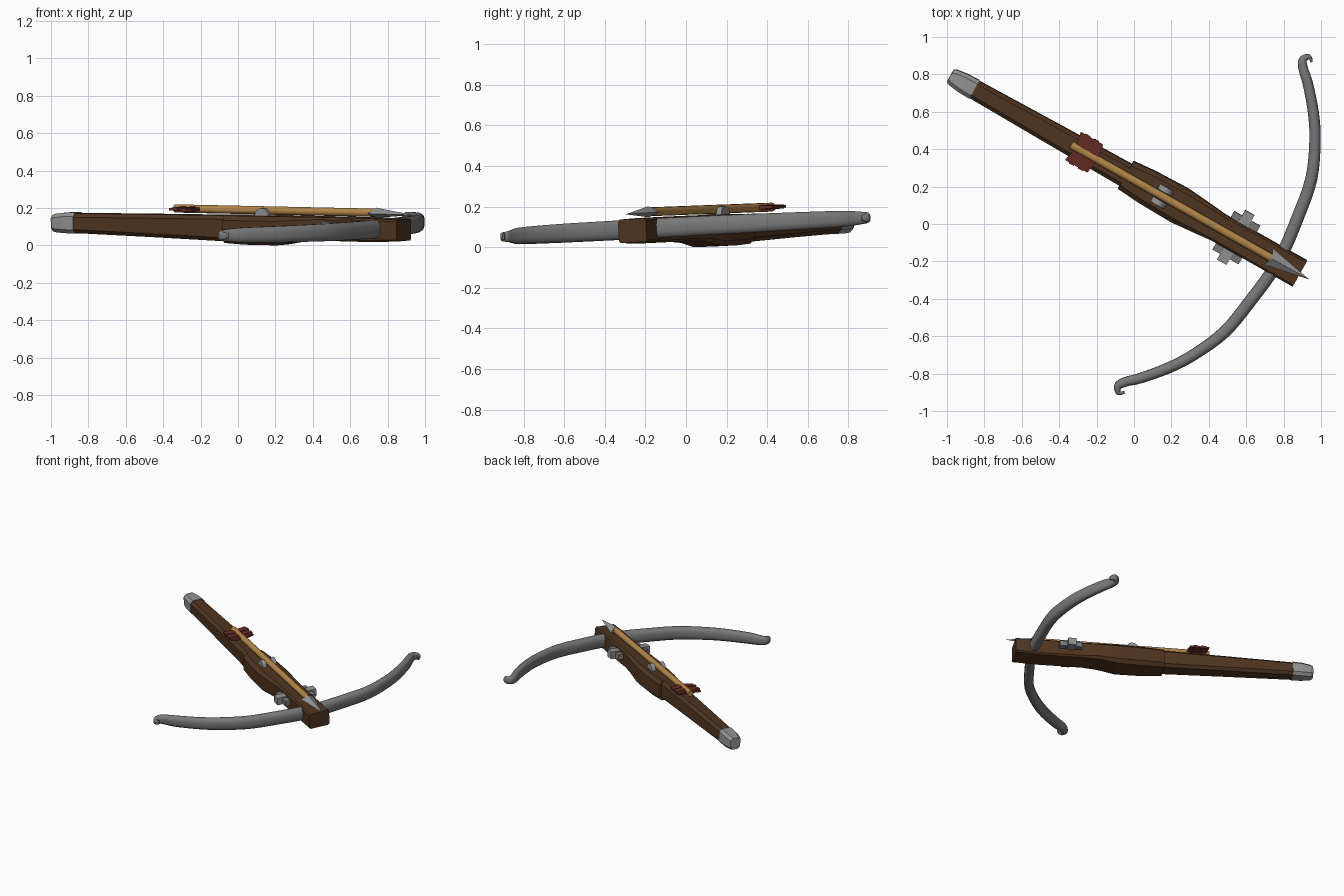
import bpy, bmesh, math
from mathutils import Vector, Matrix

if "Cube" in bpy.data.objects:
    bpy.data.objects.remove(bpy.data.objects["Cube"])

# Local frame: u along the stock to the nose, v sideways, w up; slightly pitched and rolled
U = Vector((0.870, -0.492, -0.0186)).normalized()
V = Vector((0.492, 0.870, 0.046))
V = (V - U * V.dot(U)).normalized()
W = U.cross(V)
FRAME = Matrix.Translation((0.0, 0.243, 0.0)) @ Matrix((U, V, W)).transposed().to_4x4()


def material(name, col):
    m = bpy.data.materials.new(name)
    m.diffuse_color = (*col, 1)
    m.use_nodes = True
    m.node_tree.nodes["Principled BSDF"].inputs["Base Color"].default_value = m.diffuse_color
    return m


WOOD = material("dark_wood", (0.080, 0.036, 0.015))
STEEL = material("light_steel", (0.29, 0.29, 0.295))
BOW = material("bow_steel", (0.19, 0.19, 0.19))
SHAFT = material("pale_wood", (0.45, 0.24, 0.065))
RED = material("red_feather", (0.135, 0.025, 0.018))


def finish(name, bm, mat, smooth=None):
    bmesh.ops.recalc_face_normals(bm, faces=bm.faces[:])
    bm.transform(FRAME)
    me = bpy.data.meshes.new(name)
    bm.to_mesh(me)
    bm.free()
    me.materials.append(mat)
    ob = bpy.data.objects.new(name, me)
    bpy.context.collection.objects.link(ob)
    if smooth:
        bpy.ops.object.select_all(action='DESELECT')
        ob.select_set(True)
        bpy.context.view_layer.objects.active = ob
        bpy.ops.object.shade_smooth_by_angle(angle=math.radians(smooth))
    return ob


def loft(name, rings, mat, smooth=None):
    bm = bmesh.new()
    vs = [[bm.verts.new(p) for p in r] for r in rings]
    n = len(vs[0])
    for a, b in zip(vs, vs[1:]):
        for i in range(n):
            j = (i + 1) % n
            bm.faces.new((a[i], a[j], b[j], b[i]))
    bm.faces.new(vs[0])
    bm.faces.new(vs[-1])
    return finish(name, bm, mat, smooth)


def section(u, hw, lo, hi, c=0.02):
    # chamfered rectangle across the stock
    return [(u, -hw, lo + c), (u, -hw + c, lo), (u, hw - c, lo), (u, hw, lo + c),
            (u, hw, hi - c), (u, hw - c, hi), (u, -hw + c, hi), (u, -hw, hi - c)]


def box(name, u0, u1, v0, v1, w0, w1, mat):
    loft(name, [[(u, v0, w0), (u, v1, w0), (u, v1, w1), (u, v0, w1)] for u in (u0, u1)], mat)


# Stock: slim tail, wide middle, nose block
loft("tail", [section(-1.00, 0.052, 0.053, 0.158),
              section(-0.50, 0.060, 0.040, 0.162),
              section(-0.04, 0.066, 0.026, 0.165)], WOOD)
loft("stock_body", [section(-0.05, 0.084, 0.018, 0.165, 0.025),
                    section(0.08, 0.095, 0.012, 0.166, 0.025),
                    section(0.28, 0.100, 0.012, 0.167, 0.025),
                    section(0.42, 0.088, 0.036, 0.167, 0.018),
                    section(0.52, 0.078, 0.042, 0.167, 0.012),
                    section(0.85, 0.078, 0.040, 0.166, 0.010),
                    section(1.02, 0.079, 0.046, 0.162, 0.010)], WOOD)
loft("butt_cap", [section(-0.98, 0.056, 0.050, 0.162),
                  section(-1.05, 0.054, 0.051, 0.160),
                  section(-1.11, 0.046, 0.055, 0.153),
                  section(-1.128, 0.038, 0.060, 0.147)], STEEL)

# Bow: swept rounded band with hooked, tapering tips; half path mirrored
# (u, v, half thickness, half height)
half = [(0.888, 0, .034, .050), (0.861, .265, .034, .049), (0.823, .473, .033, .048),
        (0.742, .655, .031, .046), (0.660, .783, .030, .044), (0.555, .907, .028, .041),
        (0.498, .960, .026, .036), (0.471, 1.000, .023, .030), (0.484, 1.030, .015, .024),
        (0.502, 1.030, .010, .019), (0.517, 1.015, .006, .014)]
keys = [Vector((a, -b, c, d)) for a, b, c, d in reversed(half[1:])] + [Vector(k) for k in half]
path = []
for i in range(len(keys) - 1):
    p0, p1, p2, p3 = keys[max(i - 1, 0)], keys[i], keys[i + 1], keys[min(i + 2, len(keys) - 1)]
    for s in range(4):
        t = s / 4
        path.append(0.5 * (2 * p1 + (p2 - p0) * t + (2 * p0 - 5 * p1 + 4 * p2 - p3) * t * t
                           + (3 * p1 - p0 - 3 * p2 + p3) * t ** 3))
path.append(keys[-1])
rings = []
for i, p in enumerate(path):
    d = path[min(i + 1, len(path) - 1)] - path[max(i - 1, 0)]
    nrm = Vector((d[1], -d[0])).normalized()
    ring = []
    for k in range(12):
        a = math.tau * (k + 0.5) / 12
        ca, sa = math.cos(a), math.sin(a)
        x = math.copysign(abs(ca) ** 0.75, ca) * p[2]
        z = math.copysign(abs(sa) ** 0.75, sa) * p[3]
        ring.append((p[0] + nrm.x * x, p[1] + nrm.y * x, 0.111 + z))
    rings.append(ring)
loft("bow", rings, BOW, 50)

# Side brackets and split roller nut
for s, side in ((1, "left"), (-1, "right")):
    box(side + "_bracket_plate", 0.55, 0.71, s * 0.07, s * 0.118, 0.098, 0.138, BOW)
    box(side + "_bracket_block", 0.598, 0.655, s * 0.07, s * 0.152, 0.092, 0.146, STEEL)
    loft(side + "_nut", [[(0.175 + 0.042 * math.cos(math.tau * k / 16), v,
                           0.166 + 0.042 * math.sin(math.tau * k / 16)) for k in range(16)]
                         for v in (s * 0.024, s * 0.054)], STEEL, 40)

# Bolt: shaft, head and feathers
BW = 0.194
loft("bolt_shaft", [[(u, 0.022 * math.cos(math.tau * k / 12), BW + 0.022 * math.sin(math.tau * k / 12))
                     for k in range(12)] for u in (-0.385, 0.86)], SHAFT, 40)
bm = bmesh.new()
tip = bm.verts.new((1.08, 0, BW - 0.008))
back = bm.verts.new((0.85, 0, BW))
rim = [bm.verts.new(p) for p in ((0.825, 0.050, BW - 0.003), (0.85, 0, BW + 0.027),
                                 (0.825, -0.050, BW - 0.003), (0.85, 0, BW - 0.027))]
for i in range(4):
    bm.faces.new((rim[i], rim[(i + 1) % 4], tip))
    bm.faces.new((rim[(i + 1) % 4], rim[i], back))
finish("bolt_head", bm, STEEL)

for s, side in ((1, "left"), (-1, "right")):
    # each vane is a row of overlapping barbs, giving a jagged edge
    for k in range(5):
        u = -0.37 + k * 0.027
        hi = 0.006 + 0.003 * (k % 2)
        loft(f"{side}_feather_{k}", [[(u + du, s * v, BW - h), (u + du + 0.029, s * v, BW - h),
                                      (u + du + 0.029, s * v, BW + h), (u + du, s * v, BW + h)]
                                     for v, du, h in ((0.01, 0.012, hi + 0.004),
                                                      (0.086 + 0.005 * (k % 2), -0.004, hi))], RED)

# Rest the whole model on z = 0
bpy.context.view_layer.update()
low = min(v.co.z for o in bpy.data.objects for v in o.data.vertices)
for o in bpy.data.objects:
    o.data.transform(Matrix.Translation((0, 0, -low)))
